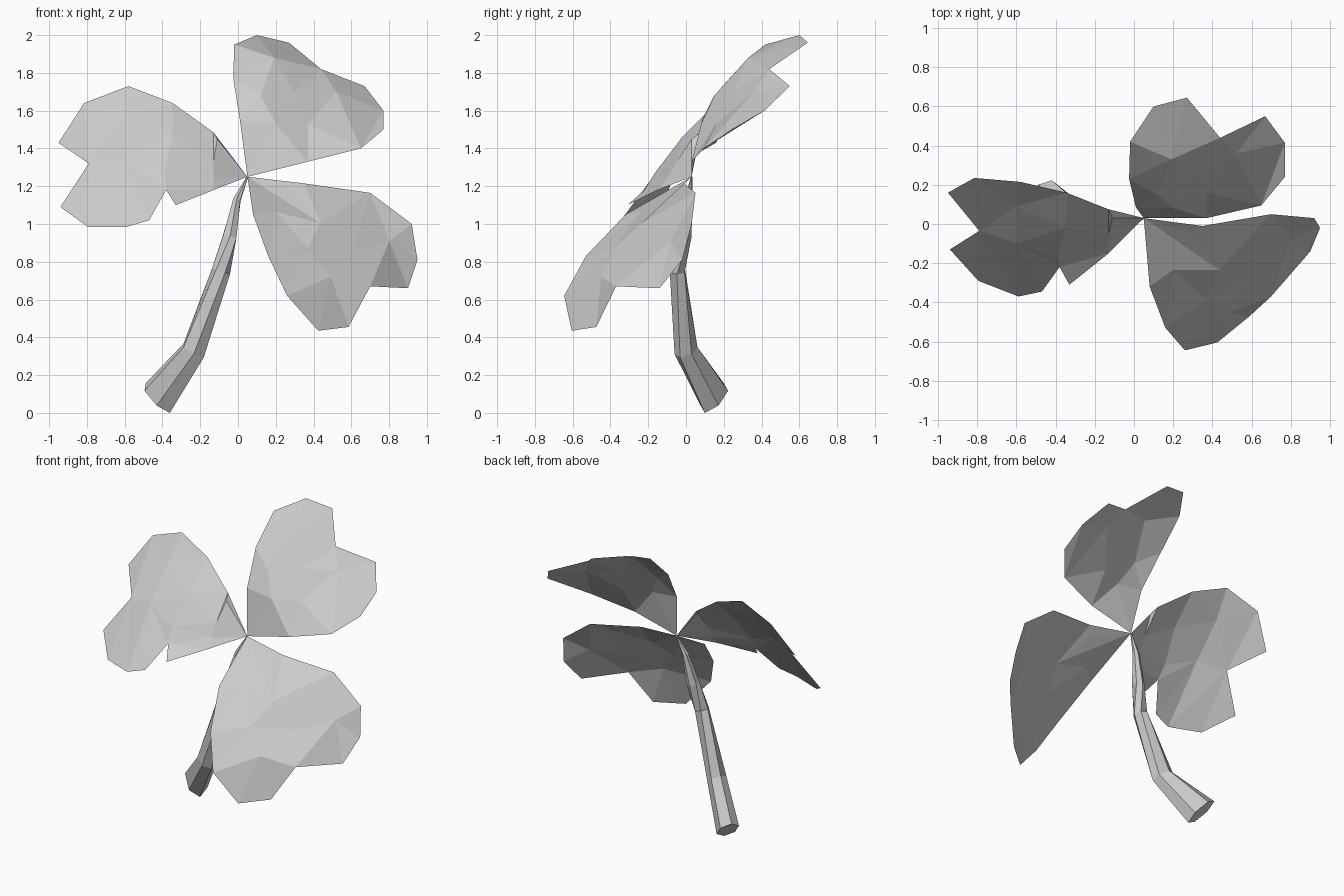
import bpy, bmesh
from math import cos, sin, tau
from mathutils import Vector
from mathutils.geometry import delaunay_2d_cdt

if "Cube" in bpy.data.objects:
    bpy.data.objects.remove(bpy.data.objects["Cube"])

HUB = (0.05, 0.03, 1.25)   # where the leaflets meet the stem


def make_object(name, verts, faces):
    mesh = bpy.data.meshes.new(name)
    mesh.from_pydata(verts, [], faces)
    bm = bmesh.new()
    bm.from_mesh(mesh)
    if name == "stem":
        bmesh.ops.recalc_face_normals(bm, faces=bm.faces)
    bm.to_mesh(mesh)
    bm.free()
    obj = bpy.data.objects.new(name, mesh)
    bpy.context.collection.objects.link(obj)
    return obj


def leaflet(name, outline, bulge, crease=None):
    """Thin faceted leaf: outline from the hub plus domed inner points.
    crease is the inner point that a fold line from the hub runs to."""
    pts = [Vector(p) for p in [HUB] + outline + bulge]
    flat = [Vector((p.x, p.z)) for p in pts]
    rim = list(range(len(outline) + 1))
    fold = [] if crease is None else [(0, len(rim) + crease)]
    out = delaunay_2d_cdt(flat, fold, [rim], 1, 1e-5)
    verts = [pts[src[0]] for src in out[3]]
    make_object(name, verts, out[2])


def stem(name, path, sides=6):
    """Tapering six-sided tube square to its path."""
    centres = [Vector(p[:3]) for p in path]
    verts, faces = [], []
    last = len(path) - 1
    for i, c in enumerate(centres):
        n = (centres[min(i + 1, last)] - centres[max(i - 1, 0)]).normalized()
        u = Vector((-n.y, n.x, 0)).normalized()
        v = n.cross(u)
        for k in range(sides):
            a = tau * k / sides
            verts.append(c + path[i][3] * v * cos(a) + path[i][4] * u * sin(a))
    for i in range(last):
        for k in range(sides):
            a, b = i * sides + k, i * sides + (k + 1) % sides
            faces.append((a, b, b + sides, a + sides))
    faces.append(tuple(range(sides)))
    faces.append(tuple(range(last * sides, (last + 1) * sides)))
    make_object(name, verts, faces)


# Upper right leaflet
leaflet("upper_leaflet",
        [(.01, .085, 1.55), (-.025, .23, 1.77), (-.02, .42, 1.95), (.10, .60, 2.0),
         (.27, .645, 1.96), (.44, .44, 1.82), (.67, .55, 1.73), (.77, .415, 1.60),
         (.77, .24, 1.50), (.65, .095, 1.40), (.37, .03, 1.33)],
        [(.20, .08, 1.53), (.12, .15, 1.68), (.37, .16, 1.53), (.19, .33, 1.88),
         (.52, .36, 1.70), (.30, .25, 1.70)])

# Left leaflet
leaflet("left_leaflet",
        [(-.13, .075, 1.485), (-.345, .16, 1.64), (-.58, .215, 1.73),
         (-.815, .235, 1.64), (-.95, .16, 1.43), (-.79, -.035, 1.32),
         (-.94, -.13, 1.09), (-.795, -.29, .985), (-.59, -.37, .985),
         (-.47, -.345, 1.02), (-.38, -.22, 1.18), (-.33, -.31, 1.10),
         (-.13, -.15, 1.18)],
        [(-.11, .03, 1.45), (-.13, -.05, 1.33), (-.13, -.10, 1.24),
         (-.35, -.02, 1.46), (-.39, -.165, 1.27),
         (-.60, -.10, 1.35), (-.60, .09, 1.56)])

# Lower right leaflet, with a creased groove near the hub
leaflet("lower_leaflet",
        [(.35, -.01, 1.215), (.70, .05, 1.165), (.92, .03, 1.0), (.95, -.02, .81),
         (.90, -.14, .66), (.70, -.37, .67), (.585, -.475, .455),
         (.425, -.605, .435), (.26, -.645, .62), (.16, -.53, .83), (.08, -.32, 1.05)],
        [(.435, -.235, 1.005), (.20, -.235, 1.065), (.30, -.05, 1.175),
         (.37, -.385, .87), (.605, -.25, .855), (.49, -.45, .72), (.80, -.08, .91)],
        crease=0)

# Curved stem: x, y, z, two radii
stem("stem", [(-.425, .15, .078, .113, .07), (-.235, .0, .33, .072, .06),
              (-.09, -.045, .75, .05, .045), (-.045, -.012, .93, .042, .04),
              (-.005, .014, 1.13, .022, .022), (.05, .03, 1.25, .004, .004)])
